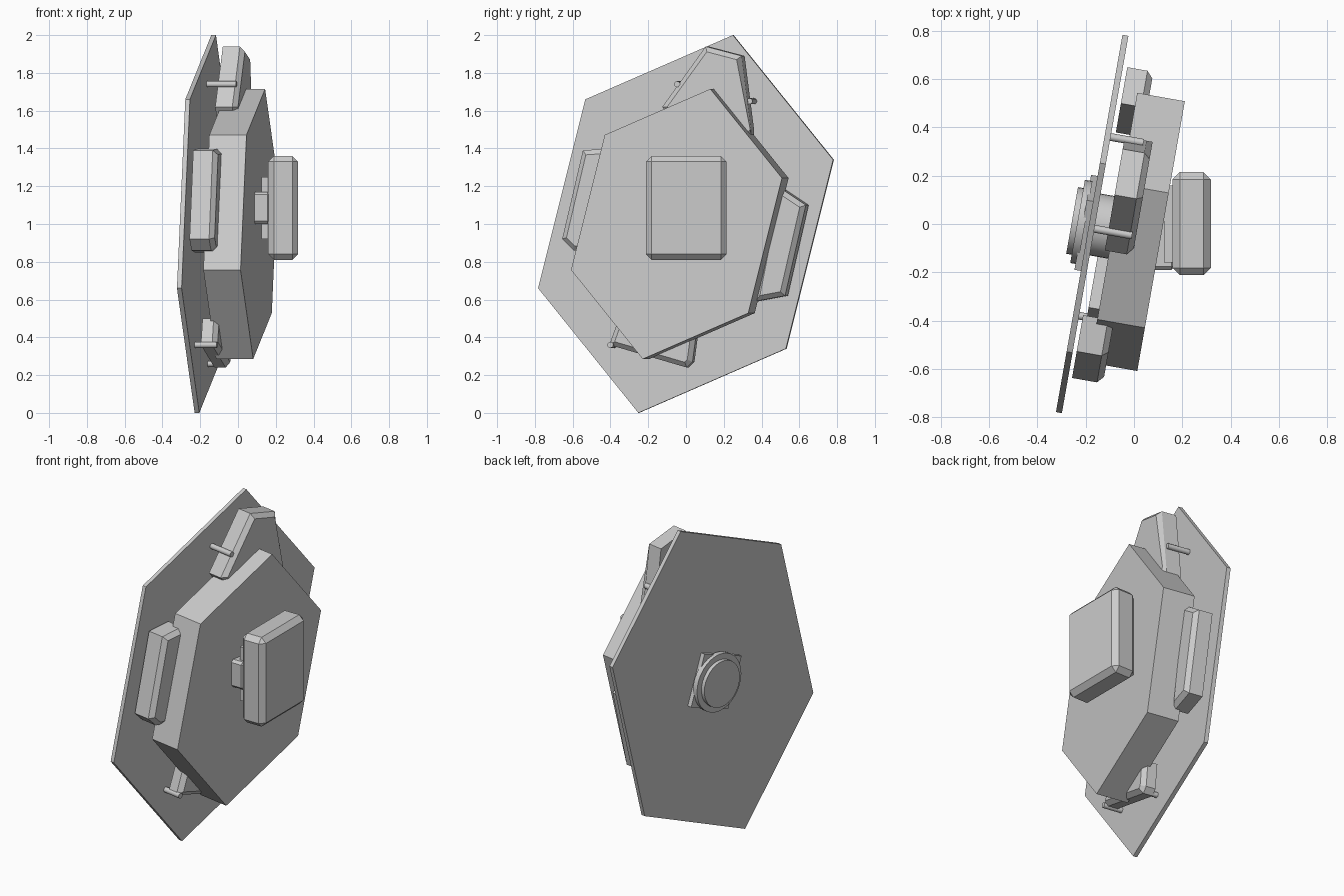
import bpy, bmesh, math
from mathutils import Matrix, Vector

cube = bpy.data.objects.get("Cube")
if cube:
    bpy.data.objects.remove(cube, do_unlink=True)

grey = bpy.data.materials.new("light_grey")
grey.use_nodes = True
COLOUR = (0.6, 0.6, 0.6, 1)
grey.diffuse_color = COLOUR
grey.node_tree.nodes["Principled BSDF"].inputs["Base Color"].default_value = COLOUR

# Panel frame: u runs along the panel, z is up, n points out of its face
YAW = math.radians(10)
S, C = math.sin(YAW), math.cos(YAW)
FRAME = Matrix(((S, 0, C, 0), (C, 0, -S, 0), (0, 1, 0, 0), (0, 0, 0, 1)))
U0, Z0 = -0.03, 1.0


def finish(name, bm, matrix=None, smooth=False):
    bmesh.ops.recalc_face_normals(bm, faces=bm.faces)
    mesh = bpy.data.meshes.new(name)
    bm.to_mesh(mesh)
    bm.free()
    ob = bpy.data.objects.new(name, mesh)
    bpy.context.collection.objects.link(ob)
    mesh.materials.append(grey)
    if matrix:
        ob.matrix_world = matrix
    if smooth:
        bpy.ops.object.select_all(action="DESELECT")
        bpy.context.view_layer.objects.active = ob
        ob.select_set(True)
        bpy.ops.object.shade_smooth_by_angle(angle=math.radians(35))
    return ob


def prism(name, points, n0, n1, chamfer=0, smooth=False):
    """Extrude a (u, z) outline along n and optionally chamfer its front rim."""
    bm = bmesh.new()
    back = [bm.verts.new((u, z, n0)) for u, z in points]
    front = [bm.verts.new((u, z, n1)) for u, z in points]
    bm.faces.new(back)
    face = bm.faces.new(front)
    for i in range(len(points)):
        j = (i + 1) % len(points)
        bm.faces.new((back[i], back[j], front[j], front[i]))
    if chamfer:
        bmesh.ops.bevel(bm, geom=list(face.edges), offset=chamfer, segments=1,
                        affect="EDGES")
    return finish(name, bm, FRAME, smooth)


def ring(radius, sides, u=U0, z=Z0, turn=0):
    step = 2 * math.pi / sides
    return [(u + radius * math.cos(i * step + turn),
             z + radius * math.sin(i * step + turn)) for i in range(sides)]


def block(name, low, high, chamfer=0):
    low, high = Vector(low), Vector(high)
    bm = bmesh.new()
    bmesh.ops.create_cube(bm, size=1)
    bmesh.ops.scale(bm, vec=high - low, verts=bm.verts)
    bmesh.ops.translate(bm, vec=(low + high) / 2, verts=bm.verts)
    if chamfer:
        bmesh.ops.bevel(bm, geom=bm.edges[:], offset=chamfer, segments=1,
                        affect="EDGES")
    return finish(name, bm)


# Two stacked hexagonal panels sharing one stretched outline
half = [(0.254, 1.0), (0.793, 0.34), (0.539, -0.66)]
hexagon = half + [(-u, -z) for u, z in half]


def hex_panel(name, scale, n0, n1):
    prism(name, [(U0 + u * scale, Z0 + z * scale) for u, z in hexagon], n0, n1)


hex_panel("back_plate", 1.0, -0.183, -0.158)
hex_panel("thick_panel", 0.715, -0.081, 0.119)

# Pods held between the panels: outline in (y, z), back depth, front depth
pods = {
    "top_pod": ([(0.1, 1.94), (-0.13, 1.62), (0.0, 1.45), (0.34, 1.45),
                 (0.34, 1.5), (0.29, 1.89)], -0.1, 0.017),
    "front_pod": ([(-0.55, 1.39), (-0.66, 0.92), (-0.6, 0.86), (-0.5, 0.85),
                   (-0.4, 1.4)], -0.142, -0.012),
    "back_pod": ([(0.48, 1.2), (0.36, 0.59), (0.52, 0.62), (0.63, 1.1)],
                 -0.14, -0.03),
    "bottom_pod": ([(-0.36, 0.5), (-0.41, 0.36), (0.0, 0.24), (0.03, 0.27),
                    (0.05, 0.42)], -0.125, -0.04),
}
for name, (outline, n0, n1) in pods.items():
    prism(name, [((y + n1 * S) / C, z) for y, z in outline], n0, n1, 0.025)

# Short pegs fastening the pods to the back plate
pegs = [(-0.03, 1.74, 0.0), (0.35, 1.65, -0.02), (-0.39, 0.36, -0.04), (0.0, 0.26, -0.07)]
for i, (y, z, tip) in enumerate(pegs):
    prism(f"peg_{i + 1}", ring(0.016, 12, (y - 0.1 * S) / C, z), -0.16, tip, 0, True)

# Central shaft and the capped flange on the rear
prism("shaft", ring(0.13, 32), -0.19, 0.0, 0, True)
prism("rear_flange", ring(0.22, 4, turn=math.radians(65)), -0.21, -0.18)
prism("rear_collar", ring(0.175, 32), -0.232, -0.2, 0, True)
prism("rear_cap", ring(0.14, 32), -0.255, -0.22, 0, True)

# Box head and its stepped mount on the face
block("box_head", (0.16, -0.212, 0.81), (0.318, 0.215, 1.36), 0.03)
block("mount_plate", (0.125, -0.16, 0.92), (0.17, 0.16, 1.25))
block("mount_neck", (0.06, -0.19, 1.0), (0.17, 0.15, 1.17), 0.015)
